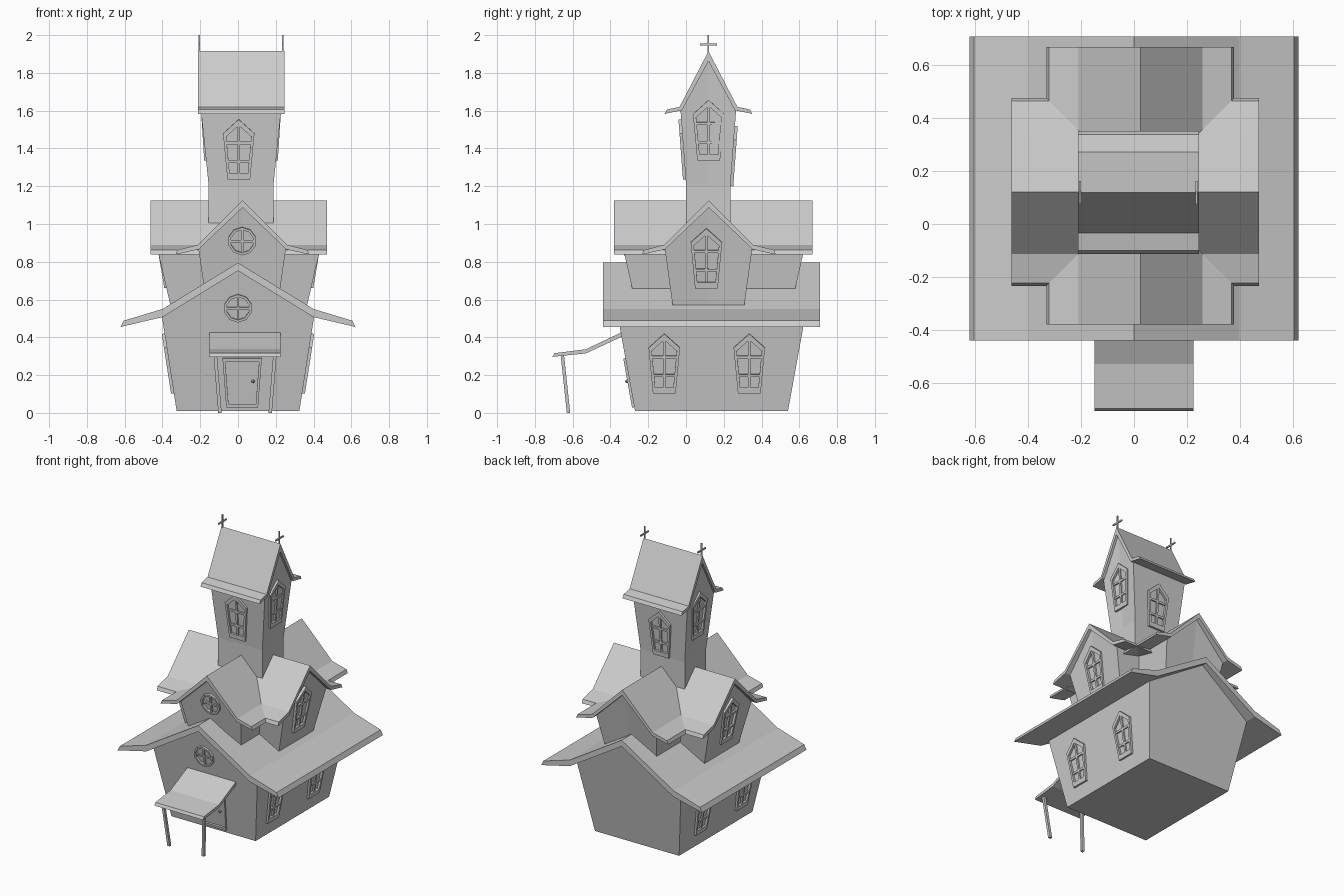
import bpy, bmesh, math
from mathutils import Vector, Matrix

if "Cube" in bpy.data.objects:
    bpy.data.objects.remove(bpy.data.objects["Cube"])

Z = Vector((0, 0, 1))


def finish(name, bm, matrix=None):
    bmesh.ops.recalc_face_normals(bm, faces=bm.faces[:])
    me = bpy.data.meshes.new(name)
    bm.to_mesh(me)
    bm.free()
    ob = bpy.data.objects.new(name, me)
    if matrix:
        ob.matrix_world = matrix
    bpy.context.collection.objects.link(ob)
    return ob


def bridge(bm, a, b):
    for i in range(len(a)):
        j = (i + 1) % len(a)
        bm.faces.new((a[i], a[j], b[j], b[i]))


def loft(name, loop_a, loop_b, matrix=None):
    """Closed solid between two matching loops."""
    bm = bmesh.new()
    a = [bm.verts.new(p) for p in loop_a]
    b = [bm.verts.new(p) for p in loop_b]
    bm.faces.new(a)
    bm.faces.new(b)
    bridge(bm, a, b)
    return finish(name, bm, matrix)


def slab(name, poly, d0, d1, matrix):
    return loft(name, [(u, v, d0) for u, v in poly], [(u, v, d1) for u, v in poly], matrix)


def ring(name, poly, k, d0, d1, matrix):
    """Frame: a polygon with a scaled copy cut out of it."""
    bm = bmesh.new()
    loops = [[bm.verts.new((u * s, v * s, d)) for u, v in poly]
             for s, d in ((1, d0), (1, d1), (k, d1), (k, d0))]
    for i in range(4):
        bridge(bm, loops[i], loops[(i + 1) % 4])
    return finish(name, bm, matrix)


def rect(u0, u1, v0, v1):
    return [(u0, v0), (u1, v0), (u1, v1), (u0, v1)]


def beam(name, p0, p1, sx, sy):
    def sq(p):
        return [(p[0] + x, p[1] + y, p[2]) for x, y in rect(-sx, sx, -sy, sy)]
    return loft(name, sq(p0), sq(p1))


def mapper(axis, c):
    """Width, length, height -> world, for a ridge running along x or y."""
    if axis == 'y':
        return lambda w, l, z: (c[0] + w, c[1] + l, z)
    return lambda w, l, z: (c[0] + l, c[1] + w, z)


def walls(name, axis, c, levels, apex):
    """Flared gabled body; levels = (z, half width, half length)."""
    f = mapper(axis, c)
    bm = bmesh.new()
    ends = []
    for e in (-1, 1):
        rows = [[bm.verts.new(f(k * w, e * l, z)) for k in (-1, 0, 1)] for z, w, l in levels[:-1]]
        z, w, l = levels[-1]
        rows.append([bm.verts.new(f(-w, e * l, z)), bm.verts.new(f(0, e * apex[1], apex[0])),
                     bm.verts.new(f(w, e * l, z))])
        for r, s in zip(rows, rows[1:]):
            for i in (0, 1):
                bm.faces.new((r[i], r[i + 1], s[i + 1], s[i]))
        ends.append(rows)
    A, B = ends
    for i in range(len(levels) - 1):
        for k in (0, 2):
            bm.faces.new((A[i][k], A[i + 1][k], B[i + 1][k], B[i][k]))
    for i in (0, -1):
        for k in (0, 1):
            bm.faces.new((A[i][k], A[i][k + 1], B[i][k + 1], B[i][k]))
    return finish(name, bm)


def roof(name, axis, c, half_len, top, under):
    """Bent gable roof; top runs ridge to eave, under runs eave to ridge."""
    f = mapper(axis, c)
    half = top + under
    poly = half + [(-w, z) for w, z in reversed(half) if w > 0]
    return loft(name, [f(w, -half_len, z) for w, z in poly], [f(w, half_len, z) for w, z in poly])


def on_wall(d, slope, origin):
    """Local u, v, depth frame lying on a wall that leans outwards."""
    d = Vector(d)
    u = Z.cross(d)
    up = (Z + d * slope).normalized()
    m = Matrix((u, up, u.cross(up))).transposed().to_4x4()
    m.translation = Vector(origin)
    return m


def arched_window(name, m):
    poly = [(-.06, -.16), (.06, -.16), (.083, .085), (0, .16), (-.083, .085)]
    ring(name + "_frame", poly, .8, -.012, .015, m)
    slab(name + "_mullion", rect(-.007, .007, -.14, .14), -.012, .010, m)
    slab(name + "_bar_low", rect(-.06, .06, -.072, -.058), -.012, .010, m)
    slab(name + "_bar_high", rect(-.07, .07, .028, .042), -.012, .010, m)


def round_window(name, m):
    poly = [(.075 * math.cos(math.tau * (i + .5) / 10), .075 * math.sin(math.tau * (i + .5) / 10))
            for i in range(10)]
    ring(name + "_frame", poly, .82, -.012, .015, m)
    slab(name + "_mullion", rect(-.006, .006, -.065, .065), -.012, .010, m)
    slab(name + "_bar", rect(-.065, .065, -.006, .006), -.012, .010, m)


# Ground floor
walls("ground_walls", 'y', (0, .135), [(.01, .325, .405), (.505, .402, .495)], (.76, .54))
roof("ground_roof", 'y', (0, .135), .575,
     [(0, .795), (.40, .55), (.605, .488)], [(.622, .455), (.40, .507), (0, .752)])

# Crossing upper floor
mid_top = [(0, 1.125), (.235, .89), (.345, .862)]
mid_under = [(.355, .838), (.232, .866), (0, 1.087)]
walls("upper_walls_side", 'x', (.004, .119), [(.57, .19, .362), (.872, .232, .432)], (1.095, .45))
walls("upper_walls_front", 'y', (.022, .147), [(.65, .20, .43), (.872, .232, .48)], (1.095, .50))
roof("upper_roof_side", 'x', (.004, .121), .468, mid_top, mid_under)
roof("upper_roof_front", 'y', (.024, .145), .525, mid_top, mid_under)

# Tower
walls("tower_walls", 'x', (.016, .118),
      [(1.0, .117, .171), (1.2, .117, .171), (1.60, .147, .212)], (1.868, .214))
roof("tower_roof", 'x', (.017, .119), .228,
     [(0, 1.915), (.153, 1.62), (.220, 1.606)], [(.232, 1.583), (.140, 1.602), (0, 1.862)])

# Roof crosses
for side, x in (("left", -.204), ("right", .236)):
    beam(f"cross_upright_{side}", (x, .119, 1.89), (x, .119, 2.0), .004, .004)
    beam(f"cross_arm_{side}", (x, .119, 1.945), (x, .119, 1.955), .004, .044)

# Porch
porch = [(-.33, .432), (-.53, .337), (-.697, .316), (-.707, .297), (-.53, .315), (-.33, .408)]
loft("porch_roof", [(-.15, y, z) for y, z in porch], [(.225, y, z) for y, z in porch])
for side, s in (("left", -1), ("right", 1)):
    beam(f"porch_post_{side}", (.0375 + s * .133, -.622, 0), (.0375 + s * .158, -.655, .31), .009, .009)

# Door
m = on_wall((0, -1, 0), .178, (.022, -.297, .16))
door = [(-.084, -.132), (.084, -.132), (.104, .132), (-.104, .132)]
ring("door_frame", door, .86, -.015, .012, m)
slab("door_panel", [(u * .82, v * .82) for u, v in door], -.015, .006, m)
bm = bmesh.new()
bmesh.ops.create_icosphere(bm, subdivisions=1, radius=.01, matrix=Matrix.Translation((.058, .01, .014)))
finish("door_knob", bm, m)

# Side windows, mirrored left and right
for side, s in (("left", -1), ("right", 1)):
    d = (s, 0, 0)
    for part, y in (("front", -.115), ("back", .335)):
        arched_window(f"ground_window_{side}_{part}", on_wall(d, .155, (s * .364, y, .262)))
    arched_window(f"upper_window_{side}", on_wall(d, .168, (.004 + s * .406, .108, .82)))
    arched_window(f"tower_window_{side}", on_wall(d, .064, (.016 + s * .19, .12, 1.497)))

# Tower front and back windows
arched_window("tower_window_front", on_wall((0, -1, 0), .075, (.004, -.013, 1.395)))
arched_window("tower_window_back", on_wall((0, 1, 0), .075, (.02, .247, 1.36)))

# Round front windows
round_window("ground_round_window", on_wall((0, -1, 0), .18, (0, -.367, .555)))
round_window("upper_round_window", on_wall((0, -1, 0), .16, (.022, -.326, .91)))
